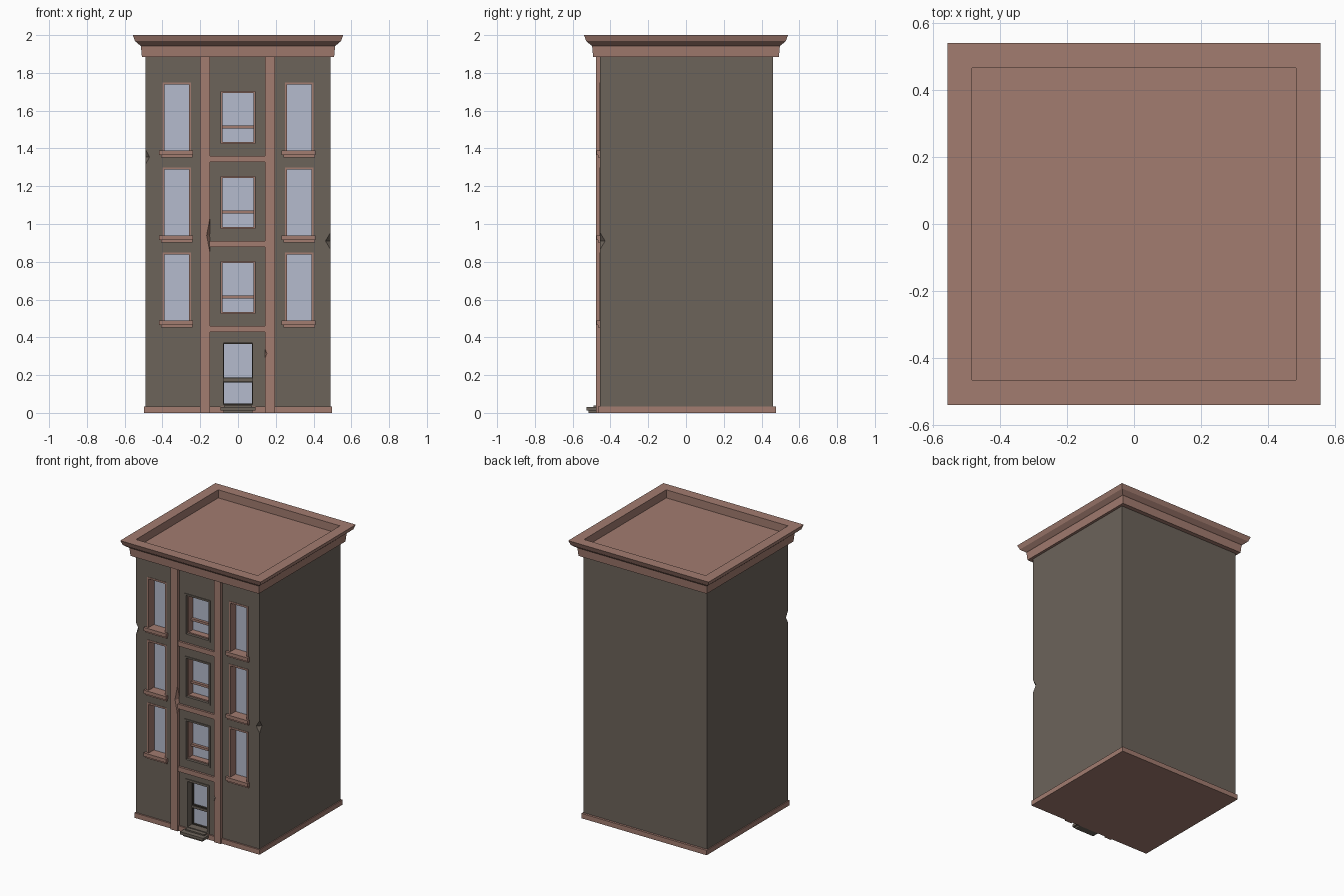
import bpy, bmesh
from mathutils import Matrix, Vector

if "Cube" in bpy.data.objects:
    bpy.data.objects.remove(bpy.data.objects["Cube"])


def mat(name, rgb):
    m = bpy.data.materials.new(name)
    m.diffuse_color = (*rgb, 1)
    m.use_nodes = True
    m.node_tree.nodes["Principled BSDF"].inputs["Base Color"].default_value = m.diffuse_color
    return m


WALL = mat("grey_brown_wall", (0.150, 0.125, 0.102))
TRIM = mat("terracotta_trim", (0.360, 0.200, 0.160))
GLASS = mat("pale_glass", (0.46, 0.50, 0.61))
DARK = mat("dark_door_edge", (0.045, 0.038, 0.03))


def add_box(bm, x0, x1, y0, y1, z0, z1):
    size = Matrix.Diagonal((x1 - x0, y1 - y0, z1 - z0, 1))
    mid = Matrix.Translation(((x0 + x1) / 2, (y0 + y1) / 2, (z0 + z1) / 2))
    bmesh.ops.create_cube(bm, size=1, matrix=mid @ size)


def finish(name, bm, m=None):
    bmesh.ops.recalc_face_normals(bm, faces=bm.faces)
    me = bpy.data.meshes.new(name)
    bm.to_mesh(me)
    bm.free()
    ob = bpy.data.objects.new(name, me)
    bpy.context.collection.objects.link(ob)
    if m:
        me.materials.append(m)
    return ob


def boxes(name, m, *dims):
    bm = bmesh.new()
    for d in dims:
        add_box(bm, *d)
    return finish(name, bm, m)


def frame(name, m, x0, x1, z0, z1, w, y0, y1):
    # hollow rectangular frame of width w
    return boxes(name, m,
                 (x0, x1, y0, y1, z1 - w, z1), (x0, x1, y0, y1, z0, z0 + w),
                 (x0, x0 + w, y0, y1, z0 + w, z1 - w),
                 (x1 - w, x1, y0, y1, z0 + w, z1 - w))


def add_chip(bm, center, r):
    # octahedral bite for a worn corner
    dirs = [Vector(v) for v in ((1, 0, 0), (0, 1, 0), (-1, 0, 0), (0, -1, 0))]
    ring = [bm.verts.new(Vector(center) + Vector((d.x * r[0], d.y * r[1], 0))) for d in dirs]
    for s in (-1, 1):
        tip = bm.verts.new(Vector(center) + Vector((0, 0, s * r[2])))
        for i in range(4):
            bm.faces.new((ring[i], ring[(i + 1) % 4], tip))


def cut(ob, bm, name):
    cutter = finish(name, bm)
    cutter.hide_render = True
    mod = ob.modifiers.new("cut", 'BOOLEAN')
    mod.operation, mod.solver, mod.object = 'DIFFERENCE', 'EXACT', cutter
    bpy.context.view_layer.objects.active = ob
    bpy.ops.object.modifier_apply(modifier=mod.name)
    bpy.data.objects.remove(cutter)


FRONT, BACK = -0.455, -0.385
floors = [0.0, 0.45, 0.90]

# main walls with window and door openings and worn corners
body = boxes("walls", WALL, (-0.49, 0.49, FRONT, 0.46, 0.01, 1.90))
bm = bmesh.new()
for f in floors:
    for x0, x1 in ((-0.40, -0.248), (0.248, 0.40), (-0.102, 0.102)):
        z0, z1 = (0.513, 0.813) if x0 == -0.102 else (0.475, 0.85)
        add_box(bm, x0, x1, -0.6, BACK, z0 + f, z1 + f)
add_box(bm, -0.093, 0.093, -0.6, BACK, 0.036, 0.385)
add_chip(bm, (-0.49, FRONT, 1.355), (0.022, 0.022, 0.04))
add_chip(bm, (0.49, FRONT, 0.91), (0.027, 0.027, 0.045))
cut(body, bm, "wall_cutter")

# plinth
boxes("plinth", TRIM, (-0.497, 0.497, -0.466, 0.476, 0, 0.035))

# pilasters, left one chipped
left = boxes("left_pilaster", TRIM, (-0.20, -0.147, -0.477, -0.44, 0, 1.89))
bm = bmesh.new()
add_chip(bm, (-0.147, -0.477, 0.94), (0.019, 0.028, 0.10))
cut(left, bm, "pilaster_cutter")
right = boxes("right_pilaster", TRIM, (0.143, 0.197, -0.477, -0.44, 0, 1.89))
bm = bmesh.new()
add_chip(bm, (0.143, -0.477, 0.315), (0.010, 0.012, 0.025))
cut(right, bm, "pilaster_cutter")

for i, f in enumerate(floors):
    n = str(i + 1)
    # band between pilasters
    boxes("band_" + n, TRIM, (-0.15, 0.145, -0.47, -0.44, 0.427 + f, 0.461 + f))
    # tall side windows with sills
    for side, s in (("left", -1), ("right", 1)):
        a, b = sorted((s * 0.248, s * 0.40))
        frame(f"{side}_window_frame_{n}", TRIM, a, b, 0.475 + f, 0.85 + f, 0.012, -0.458, BACK)
        boxes(f"{side}_window_glass_{n}", GLASS, (a + 0.01, b - 0.01, -0.395, -0.387, 0.48 + f, 0.84 + f))
        boxes(f"{side}_sill_{n}", TRIM,
              (a - 0.017, b + 0.009, -0.474, -0.40, 0.465 + f, 0.490 + f),
              (a - 0.008, b + 0.008, -0.466, -0.44, 0.453 + f, 0.465 + f))
    # centre sash window
    frame("centre_surround_" + n, WALL, -0.102, 0.102, 0.513 + f, 0.813 + f, 0.012, -0.461, -0.44)
    frame("centre_frame_" + n, TRIM, -0.102, 0.102, 0.513 + f, 0.813 + f, 0.020, -0.442, BACK)
    boxes("centre_rail_" + n, TRIM, (-0.09, 0.09, -0.415, -0.388, 0.605 + f, 0.621 + f))
    boxes("centre_glass_" + n, GLASS, (-0.09, 0.09, -0.395, -0.387, 0.525 + f, 0.80 + f))

# door
frame("door_surround", WALL, -0.093, 0.093, 0.03, 0.385, 0.015, -0.461, BACK)
boxes("door_rail", WALL, (-0.08, 0.08, -0.415, -0.388, 0.168, 0.181))
frame("door_upper_edge", DARK, -0.08, 0.08, 0.180, 0.371, 0.007, -0.41, -0.388)
frame("door_lower_edge", DARK, -0.08, 0.08, 0.042, 0.169, 0.007, -0.41, -0.388)
boxes("door_glass", GLASS, (-0.077, 0.077, -0.395, -0.387, 0.045, 0.368))

# door step
boxes("door_step", WALL,
      (-0.077, 0.077, -0.515, -0.45, 0, 0.015),
      (-0.092, 0.092, -0.526, -0.45, 0.012, 0.031),
      (-0.075, 0.075, -0.49, -0.44, 0.03, 0.04))

# cornice with recessed roof, lofted from a profile of (half width, height)
profile = [(0.47, 1.885), (0.509, 1.885), (0.514, 1.943), (0.519, 1.946),
           (0.545, 1.968), (0.557, 2.0), (0.483, 2.0), (0.483, 1.942)]
bm = bmesh.new()
rings = []
for h, z in profile:
    k = h - 0.017
    rings.append([bm.verts.new(v) for v in ((-h, -k, z), (h, -k, z), (h, k, z), (-h, k, z))])
for a, b in zip(rings, rings[1:]):
    for i in range(4):
        j = (i + 1) % 4
        bm.faces.new((a[i], a[j], b[j], b[i]))
bm.faces.new(rings[-1])
bm.faces.new(rings[0][::-1])
finish("cornice_and_roof", bm, TRIM)
